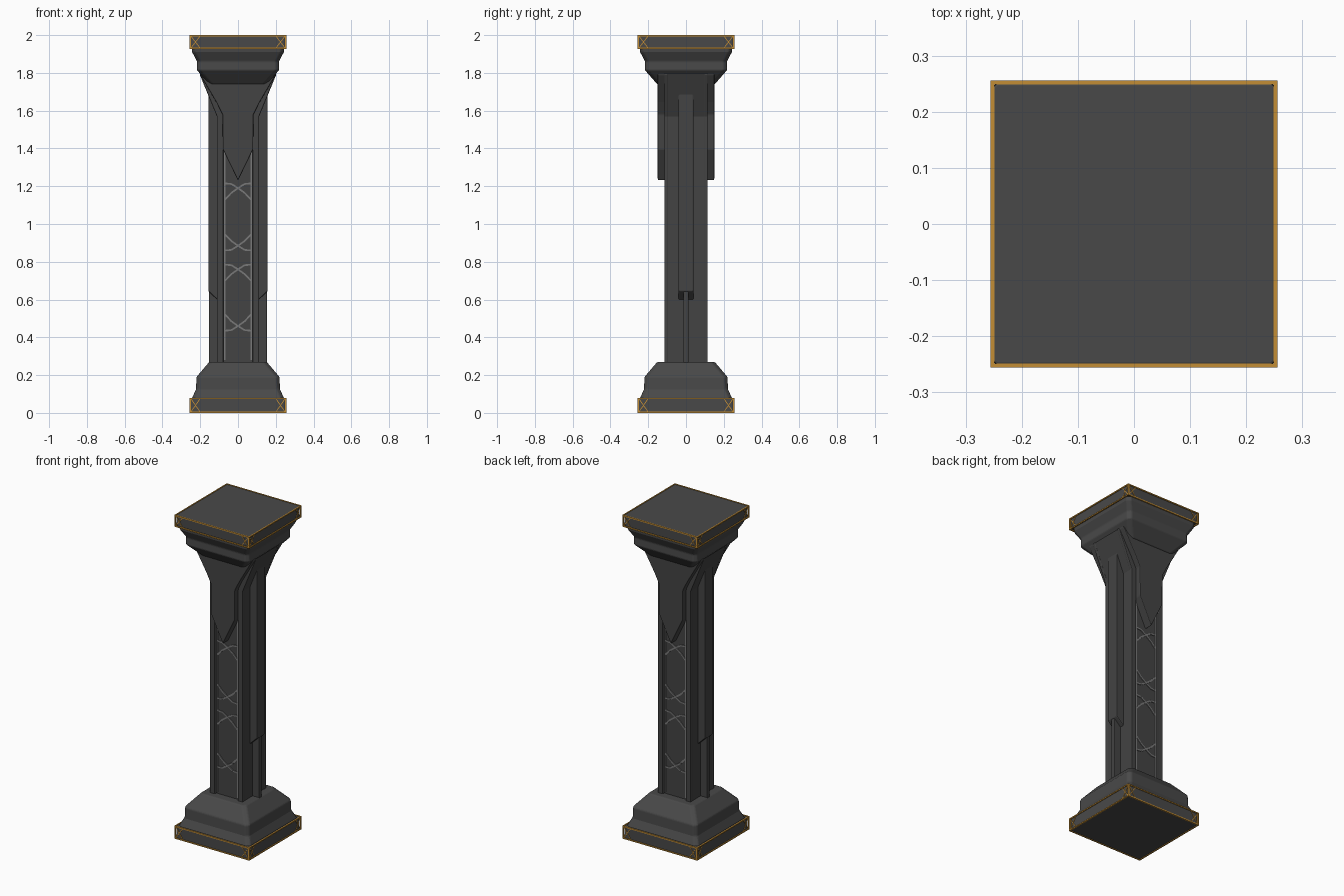
import bpy, bmesh, math
from mathutils import Vector, Matrix

if "Cube" in bpy.data.objects:
    bpy.data.objects.remove(bpy.data.objects["Cube"])


def mat(name, c):
    m = bpy.data.materials.new(name)
    m.diffuse_color = (*c, 1)
    m.use_nodes = True
    m.node_tree.nodes["Principled BSDF"].inputs["Base Color"].default_value = m.diffuse_color
    return m


stone = mat("dark stone", (0.066, 0.066, 0.066))
shaft = mat("shaft stone", (0.056, 0.056, 0.056))
pale = mat("pale inlay", (0.19, 0.19, 0.19))
gold = mat("gold trim", (0.55, 0.27, 0.035))


def finish(bm, name, material, bevel=0):
    bmesh.ops.recalc_face_normals(bm, faces=bm.faces)
    me = bpy.data.meshes.new(name)
    bm.to_mesh(me)
    bm.free()
    ob = bpy.data.objects.new(name, me)
    bpy.context.collection.objects.link(ob)
    me.materials.append(material)
    if bevel:
        b = ob.modifiers.new("worn edges", 'BEVEL')
        b.width, b.segments = bevel, 2
        b.limit_method, b.angle_limit = 'ANGLE', math.radians(25)
    return ob


def prism(bm, pts, y0, y1, turn=0):
    """Extrude an (x, z) outline from y0 to y1, turned about z."""
    r = Matrix.Rotation(turn, 3, 'Z')
    a = [bm.verts.new(r @ Vector((x, y0, z))) for x, z in pts]
    b = [bm.verts.new(r @ Vector((x, y1, z))) for x, z in pts]
    bm.faces.new(a)
    bm.faces.new(b[::-1])
    n = len(pts)
    for i in range(n):
        j = (i + 1) % n
        bm.faces.new((a[i], b[i], b[j], a[j]))


def strip(bm, a, b, w, y0, y1, turn):
    """Flat bar between two (x, z) points."""
    a, b = Vector(a), Vector(b)
    d = (b - a).normalized() * w / 2
    n = Vector((-d.y, d.x))
    prism(bm, [a + n, b + n, b - n, a - n], y0, y1, turn)


def molding(name, profile, chip):
    """Stack of square rings with chipped corners from (half width, z)."""
    bm = bmesh.new()
    rings = []
    for h, z in profile:
        k = h - chip
        pts = [(h, -k), (h, k), (k, h), (-k, h), (-h, k), (-h, -k), (-k, -h), (k, -h)]
        rings.append([bm.verts.new((x, y, z)) for x, y in pts])
    for p, q in zip(rings, rings[1:]):
        for i in range(8):
            j = (i + 1) % 8
            bm.faces.new((p[i], p[j], q[j], q[i]))
    bm.faces.new(rings[0][::-1])
    bm.faces.new(rings[-1])
    finish(bm, name, stone, 0.006)


def mirrored(half):
    return half + [(-x, z) for x, z in reversed(half) if x > 0]


HALF_TURNS = (0, math.pi)
QUARTERS = [i * math.pi / 2 for i in range(4)]

# base and capital
molding("plinth", [(0.251, 0.003), (0.251, 0.077)], 0.006)
molding("base_molding", [(0.245, 0.075), (0.222, 0.125), (0.220, 0.19), (0.152, 0.27)], 0.018)
molding("capital_molding", [(0.152, 1.74), (0.218, 1.815), (0.216, 1.86), (0.243, 1.91), (0.245, 1.935)], 0.018)
molding("top_slab", [(0.251, 1.932), (0.251, 1.998)], 0.006)

# gold edging with corner braces on both slabs
bm = bmesh.new()
for z0, z1 in ((0.004, 0.076), (1.931, 1.996)):
    for t in QUARTERS:
        for z in (z0, z1):
            strip(bm, (-0.256, z), (0.256, z), 0.007, -0.256, -0.249, t)
        for s in (-1, 1):
            strip(bm, (s * 0.252, z0), (s * 0.252, z1), 0.007, -0.256, -0.249, t)
            strip(bm, (s * 0.25, z1), (s * 0.20, z0), 0.004, -0.2535, -0.249, t)
            strip(bm, (s * 0.25, z0), (s * 0.20, z1), 0.004, -0.2535, -0.249, t)
finish(bm, "gold_edging", gold)

# shaft core, narrower behind the recessed panels, flaring at the top
bm = bmesh.new()
prism(bm, mirrored([(0.11, 0.25), (0.11, 1.57), (0.155, 1.68), (0.20, 1.79), (0.20, 1.80)]), -0.10, 0.10)
finish(bm, "shaft_core", shaft)

# raised side frames of the front and back panels
bm = bmesh.new()
for t in HALF_TURNS:
    for s in (-1, 1):
        prism(bm, [(s * x, z) for x, z in ((0.078, 0.25), (0.112, 0.25), (0.112, 1.57), (0.157, 1.68),
              (0.202, 1.79), (0.202, 1.80), (0.078, 1.80))], -0.115, -0.095, t)
finish(bm, "panel_frames", shaft, 0.005)

# pointed shields under the capital
bm = bmesh.new()
for t in HALF_TURNS:
    prism(bm, mirrored([(0, 1.23), (0.08, 1.395), (0.082, 1.58), (0.115, 1.645), (0.20, 1.79), (0.20, 1.80)]),
          -0.150, -0.09, t)
finish(bm, "pointed_shields", shaft, 0.006)

# side pilasters: broad upper strip with slanted foot, thin lower rib
bm = bmesh.new()
for t in HALF_TURNS:
    prism(bm, [(0.10, 0.59), (0.157, 0.645), (0.157, 1.69), (0.10, 1.69)], -0.04, 0.04, t)
    prism(bm, [(0.10, 0.25), (0.154, 0.25), (0.154, 0.66), (0.10, 0.66)], -0.014, 0.014, t)
finish(bm, "side_pilasters", shaft, 0.005)

# pale inlay: rails and crossing arcs on the recessed panels
bm = bmesh.new()
for t in HALF_TURNS:
    for s in (-1, 1):
        strip(bm, (s * 0.07, 0.28), (s * 0.07, 1.40), 0.008, -0.104, -0.098, t)
        for z, up in ((1.215, -1), (0.86, 1), (0.785, -1), (0.435, 1)):
            arc = [(-0.07, 0), (-0.035, 0.003), (0, 0.025), (0.035, 0.05), (0.068, 0.085)]
            pts = [(s * x, z + up * h) for x, h in arc]
            for a, b in zip(pts, pts[1:]):
                strip(bm, a, b, 0.009, -0.104, -0.098, t)
finish(bm, "pale_inlay", pale)
